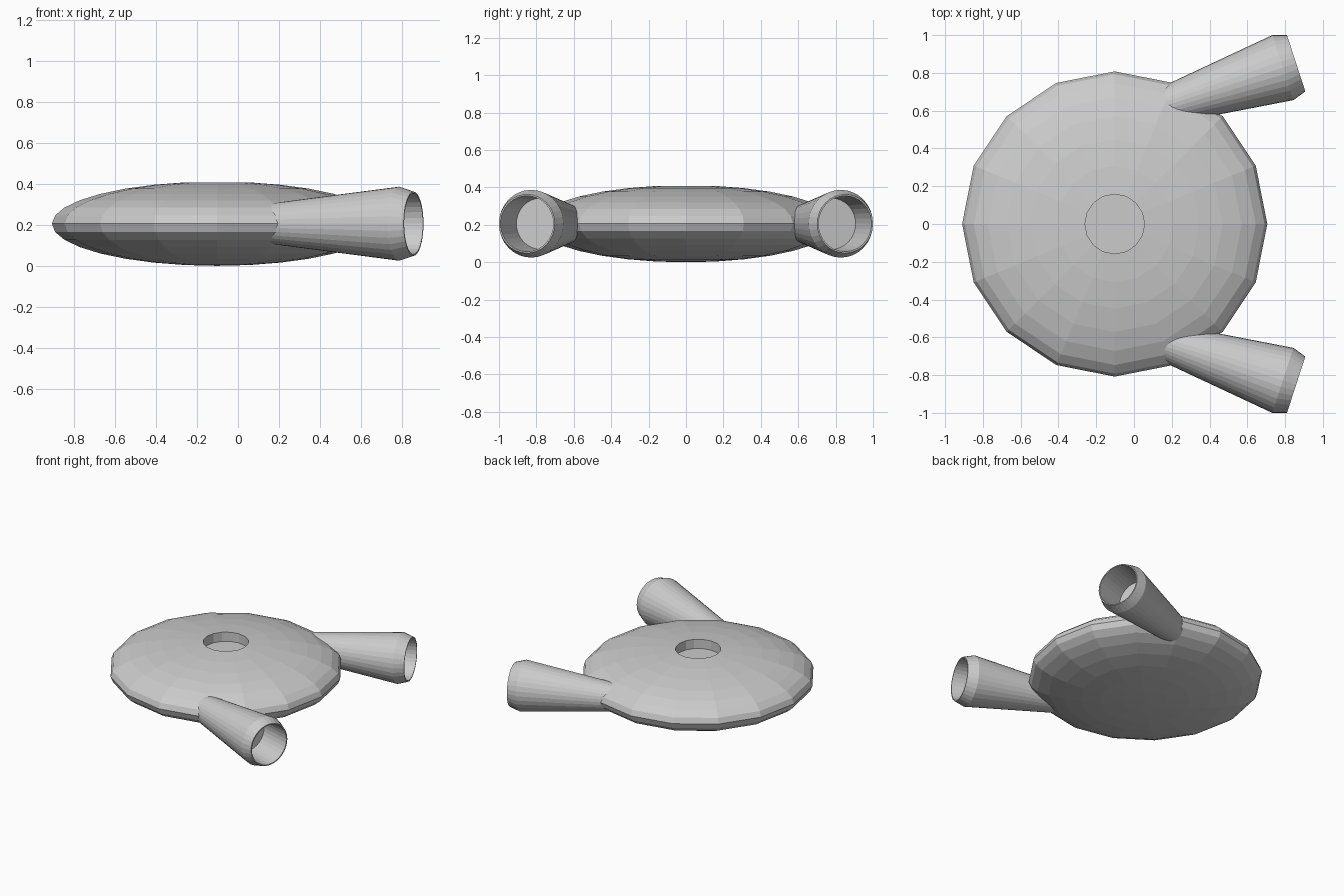
import bpy, bmesh
from math import sin, cos, pi, radians
from mathutils import Matrix

if "Cube" in bpy.data.objects:
    bpy.data.objects.remove(bpy.data.objects["Cube"])


def lathe(name, profile, sides, matrix):
    """Revolve (radius, height) points about local z; radius 0 makes a pole."""
    bm = bmesh.new()
    rings = []
    for r, z in profile:
        if r == 0:
            rings.append([bm.verts.new((0, 0, z))] * sides)
        else:
            rings.append([bm.verts.new((r * cos(2 * pi * i / sides), r * sin(2 * pi * i / sides), z))
                          for i in range(sides)])
    for a, b in zip(rings, rings[1:]):
        for i in range(sides):
            j = (i + 1) % sides
            bm.faces.new(list(dict.fromkeys((a[i], a[j], b[j], b[i]))))
    bmesh.ops.recalc_face_normals(bm, faces=bm.faces)
    bm.transform(matrix)
    mesh = bpy.data.meshes.new(name)
    bm.to_mesh(mesh)
    bm.free()
    obj = bpy.data.objects.new(name, mesh)
    bpy.context.collection.objects.link(obj)
    return obj


# Flattened low-poly saucer body with a shallow round recess on top
RADIUS, HALF, STEPS = 0.808, 0.206, 16
body = [(0 if k == 0 else RADIUS * sin(pi * k / STEPS), -HALF * cos(pi * k / STEPS))
        for k in range(STEPS)]
rim = body[-1]
body += [(rim[0], rim[1] - 0.07), (0, rim[1] - 0.07)]
lathe("saucer_body", body, 16, Matrix.Translation((-0.102, 0, HALF)))

# Pair of flared hollow nozzles splayed outwards from the rim
nozzle = [(0, -0.70), (0.094, -0.70), (0.181, 0), (0.157, 0.074),
          (0.149, 0.074), (0.137, -0.166), (0, -0.166)]
for side, label in ((1, "back"), (-1, "front")):
    place = (Matrix.Translation((0.788, side * 0.828, HALF))
             @ Matrix.Rotation(side * radians(18), 4, 'Z')
             @ Matrix.Rotation(pi / 2, 4, 'Y'))
    lathe(label + "_nozzle", nozzle, 32, place)
